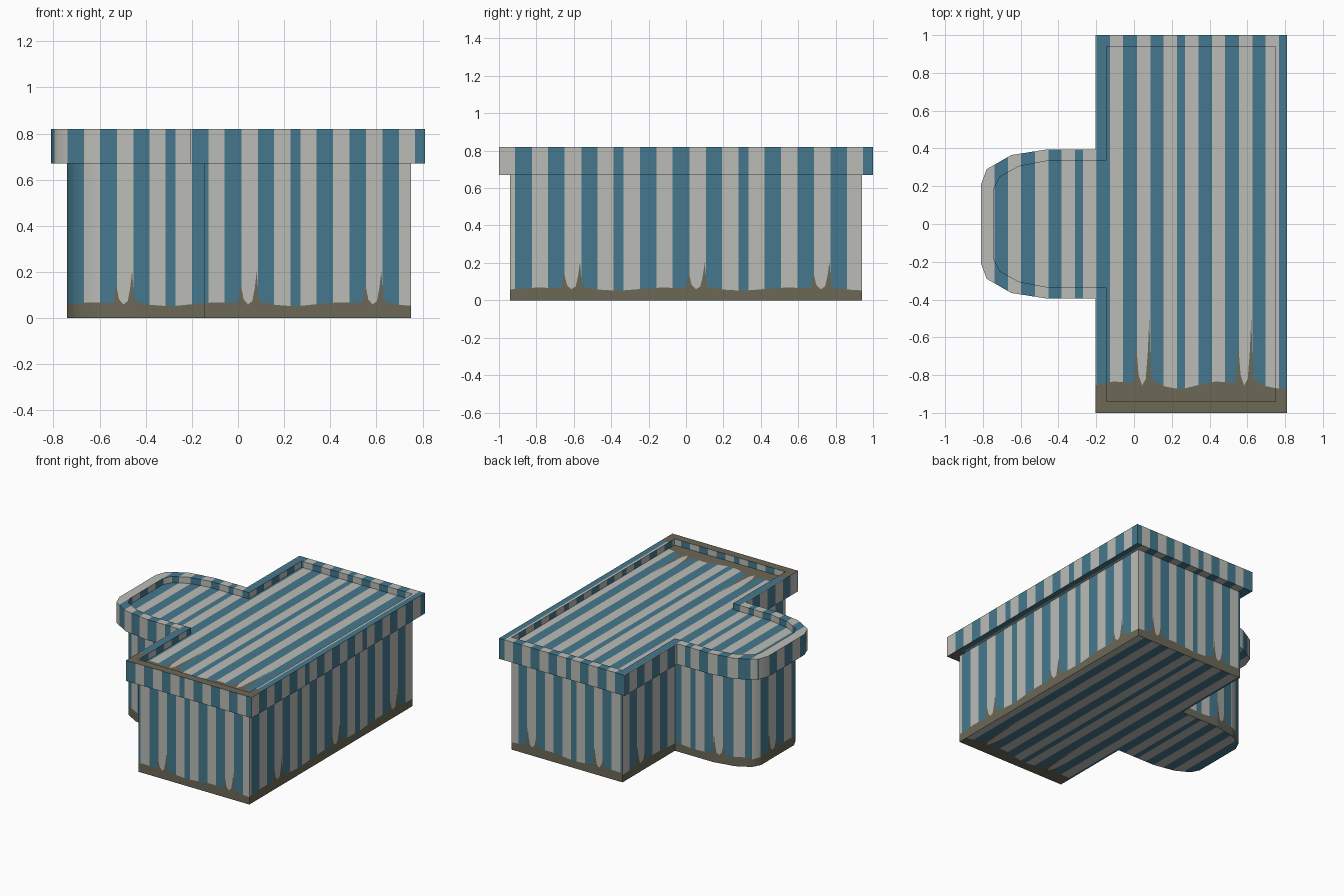
import bpy
import bmesh
import math
from mathutils import Vector

if "Cube" in bpy.data.objects:
    bpy.data.objects.remove(bpy.data.objects["Cube"])

# Overall box that the wallpaper-like stripes are fitted to
LOW = Vector((-0.81, -1.0, 0.0))
SIZE = Vector((1.62, 2.0, 0.82))
REPEATS = 3

# Stripe bands and dirt line within one repeat
BANDS = [(0.13, 0.263), (0.393, 0.527), (0.66, 0.79), (0.92, 1.0)]
DIRT = [(0, .065), (.15, .075), (.3, .083), (.5, .08), (.522, .18), (.545, .1),
        (.58, .072), (.615, .09), (.635, .16), (.65, .25), (.667, .09),
        (.8, .07), (.9, .065), (1, .065)]


def make_material(name, colour):
    mat = bpy.data.materials.new(name)
    mat.use_nodes = True
    mat.diffuse_color = (*colour, 1)
    mat.node_tree.nodes["Principled BSDF"].inputs["Base Color"].default_value = (*colour, 1)
    return mat


MATERIALS = [make_material("cream", (0.50, 0.50, 0.47)),
             make_material("teal", (0.06, 0.19, 0.27)),
             make_material("dirt_brown", (0.15, 0.14, 0.095))]


def dirt_height(t):
    for (a, ha), (b, hb) in zip(DIRT, DIRT[1:]):
        if a <= t <= b:
            return ha + (hb - ha) * (t - a) / (b - a)
    return DIRT[-1][1]


def outline(right, left, back, wing, bay):
    """Rectangle with a rounded bay on its right, mirrored front to back."""
    half = [(right, back), (left, back), (left, wing)] + bay
    return half + [(x, -y) for x, y in reversed(half)]


def main_axis(face):
    n = [abs(c) for c in face.normal]
    return n.index(max(n))


def cut(bm, faces, point, normal):
    geom = set(faces)
    for f in faces:
        geom.update(f.edges)
        geom.update(f.verts)
    if geom:
        bmesh.ops.bisect_plane(bm, geom=list(geom), dist=1e-5,
                               plane_co=point, plane_no=normal)


def paint(bm):
    """Cut the stripes and the ragged dirt line into every face."""
    edges = sorted({t for band in BANDS for t in band} | {t for t, h in DIRT})
    columns = [(k + t) / REPEATS for k in range(REPEATS) for t in edges[:-1]] + [1.0]
    for axis in range(3):
        u, v = (1, 2) if axis == 0 else (0, 2) if axis == 1 else (0, 1)

        def spot(cu, cv):
            p = Vector((0, 0, 0))
            p[u], p[v] = LOW[u] + cu * SIZE[u], LOW[v] + cv * SIZE[v]
            return p

        def group():
            bm.normal_update()
            return [f for f in bm.faces if main_axis(f) == axis]

        across = Vector((0, 0, 0))
        across[u] = 1
        for c in columns[1:-1]:
            cut(bm, group(), spot(c, 0), across)
        for c0, c1 in zip(columns, columns[1:]):
            tile = int((c0 + c1) / 2 * REPEATS)
            a = spot(c0, dirt_height(max(0, c0 * REPEATS - tile)))
            b = spot(c1, dirt_height(min(1, c1 * REPEATS - tile)))
            strip = [f for f in group() if a[u] < f.calc_center_median()[u] < b[u]]
            slope = Vector((0, 0, 0))
            slope[u], slope[v] = a[v] - b[v], b[u] - a[u]
            cut(bm, strip, a, slope.normalized())
        for f in group():
            c = f.calc_center_median() - LOW
            t = c[u] / SIZE[u] * REPEATS % 1
            if c[v] / SIZE[v] < dirt_height(t):
                f.material_index = 2
            else:
                f.material_index = int(any(a < t < b for a, b in BANDS))


def finish(name, bm):
    paint(bm)
    mesh = bpy.data.meshes.new(name)
    bm.to_mesh(mesh)
    bm.free()
    for mat in MATERIALS:
        mesh.materials.append(mat)
    obj = bpy.data.objects.new(name, mesh)
    bpy.context.collection.objects.link(obj)
    bpy.ops.object.select_all(action='DESELECT')
    obj.select_set(True)
    bpy.context.view_layer.objects.active = obj
    bpy.ops.object.shade_smooth_by_angle(angle=math.radians(45))


def ring(bm, points, z):
    return [bm.verts.new((x, y, z)) for x, y in points]


def bridge(bm, a, b):
    for i in range(len(a)):
        j = (i + 1) % len(a)
        bm.faces.new((a[i], a[j], b[j], b[i]))


WALL = outline(0.75, -0.145, 0.94, 0.335,
               [(-0.455, 0.335), (-0.61, 0.305), (-0.71, 0.25), (-0.74, 0.19)])
RIM = outline(0.81, -0.205, 1.0, 0.395,
              [(-0.46, 0.395), (-0.65, 0.365), (-0.78, 0.29), (-0.81, 0.21)])
RIM_LOW, ROOF, TOP = 0.67, 0.775, 0.82

# Walls with a floor
bm = bmesh.new()
foot, head = ring(bm, WALL, 0), ring(bm, WALL, RIM_LOW)
bridge(bm, foot, head)
bm.faces.new(foot[::-1])
finish("walls", bm)

# Overhanging parapet around the roof
bm = bmesh.new()
loops = [ring(bm, WALL, RIM_LOW), ring(bm, RIM, RIM_LOW), ring(bm, RIM, TOP),
         ring(bm, WALL, TOP), ring(bm, WALL, ROOF)]
for lower, upper in zip(loops, loops[1:]):
    bridge(bm, lower, upper)
finish("parapet", bm)

# Sunken flat roof
bm = bmesh.new()
bm.faces.new(ring(bm, WALL, ROOF))
finish("roof", bm)
